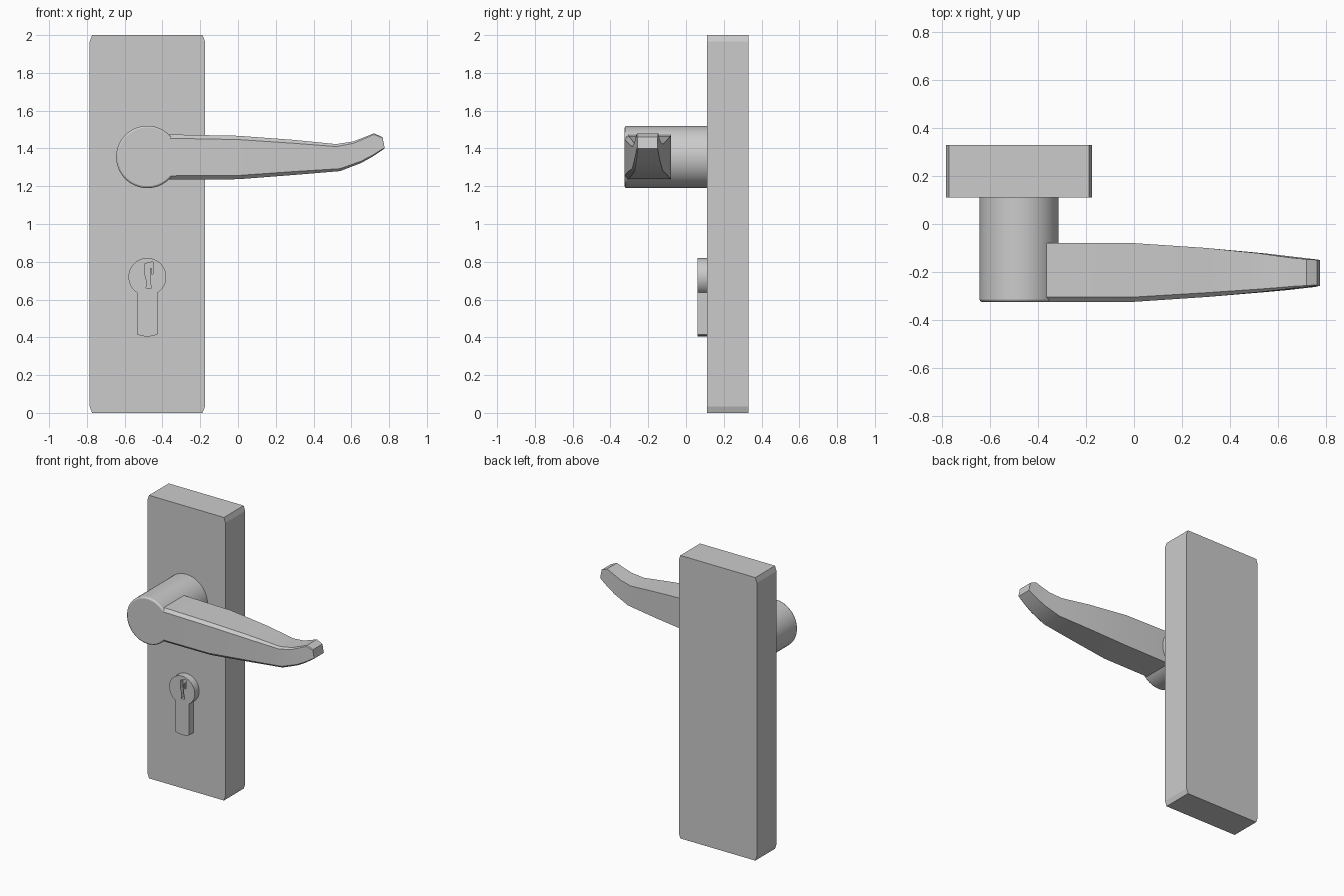
import bpy, bmesh
from math import sin, cos, pi, radians

if "Cube" in bpy.data.objects:
    bpy.data.objects.remove(bpy.data.objects["Cube"])


def finish(name, bm, bevel=0.0, smooth=True):
    bmesh.ops.recalc_face_normals(bm, faces=bm.faces)
    me = bpy.data.meshes.new(name)
    bm.to_mesh(me)
    bm.free()
    ob = bpy.data.objects.new(name, me)
    bpy.context.collection.objects.link(ob)
    bpy.ops.object.select_all(action='DESELECT')
    bpy.context.view_layer.objects.active = ob
    ob.select_set(True)
    if bevel:
        mod = ob.modifiers.new("edge", 'BEVEL')
        mod.width, mod.segments = bevel, 2
        mod.limit_method, mod.angle_limit = 'ANGLE', radians(60)
    if smooth:
        bpy.ops.object.shade_smooth_by_angle(angle=radians(30))
    return ob


def loft(name, rings, **kw):
    """Skin a list of equal-length closed rings and cap both ends."""
    bm = bmesh.new()
    vs = [[bm.verts.new(p) for p in ring] for ring in rings]
    n = len(vs[0])
    for a, b in zip(vs, vs[1:]):
        for i in range(n):
            bm.faces.new((a[i], a[(i + 1) % n], b[(i + 1) % n], b[i]))
    bm.faces.new(vs[0])
    bm.faces.new(vs[-1])
    return finish(name, bm, **kw)


def prism(name, outline, y0, y1, **kw):
    return loft(name, [[(x, y, z) for x, z in outline] for y in (y0, y1)], **kw)


def arc(cx, cz, r, a0, a1, n):
    return [(cx + r * cos(a0 + (a1 - a0) * i / n), cz + r * sin(a0 + (a1 - a0) * i / n))
            for i in range(n + 1)]


# Backplate with small clipped corners
cx, hw, c, d = -0.48, 0.305, 0.012, 0.035
prism("backplate", [(cx - hw + c, 0), (cx + hw - c, 0), (cx + hw, d), (cx + hw, 2 - d),
                    (cx + hw - c, 2), (cx - hw + c, 2), (cx - hw, 2 - d), (cx - hw, d)],
      0.11, 0.33, smooth=False)

# Round hub carrying the lever
prism("hub", arc(cx, 1.355, 0.165, 0, 2 * pi, 64)[:-1], -0.325, 0.13, bevel=0.01)

# Lever: top (x, z), bottom (x, z), front y, back y, front chamfer
stations = [
    (-0.42, 1.475, -0.42, 1.235, -0.325, -0.08, 0.02),
    (0.00, 1.467, 0.00, 1.237, -0.325, -0.08, 0.02),
    (0.30, 1.445, 0.30, 1.260, -0.305, -0.10, 0.018),
    (0.52, 1.423, 0.54, 1.280, -0.285, -0.122, 0.013),
    (0.61, 1.437, 0.65, 1.322, -0.275, -0.135, 0.010),
    (0.665, 1.458, 0.71, 1.355, -0.268, -0.142, 0.008),
    (0.72, 1.480, 0.755, 1.385, -0.263, -0.147, 0.006),
    (0.765, 1.460, 0.776, 1.400, -0.258, -0.150, 0.004),
]
rings = []
for tx, tz, bx, bz, f, b, k in stations:
    rings.append([(tx, b, tz), (tx, f + k, tz), (tx, f, tz - k),
                  (bx, f, bz + k), (bx, f + k, bz), (bx, b, bz)])
loft("lever", rings)

# Lock cylinder: round head with a straight tail
w = 0.055
a = math_a = -pi / 2 + 0.582
outline = arc(cx, 0.72, 0.1, a, 3 * pi - pi - pi / 2 - 0.582, 40)
outline += [(cx - w, 0.416), (cx - 0.03, 0.407), (cx, 0.404), (cx + 0.03, 0.407), (cx + w, 0.416)]
lock = prism("lock_cylinder", outline, 0.06, 0.12)

# Keyhole recess
slot = prism("keyhole_cutter", [(-.492, .79), (-.45, .80), (-.45, .735), (-.459, .735), (-.459, .768),
                                (-.467, .768), (-.467, .70), (-.458, .66), (-.486, .66),
                                (-.484, .70), (-.492, .73)], 0.03, 0.09, smooth=False)
slot.hide_render = True
slot.hide_set(True)
cut = lock.modifiers.new("keyhole", 'BOOLEAN')
cut.operation, cut.solver, cut.object = 'DIFFERENCE', 'EXACT', slot
